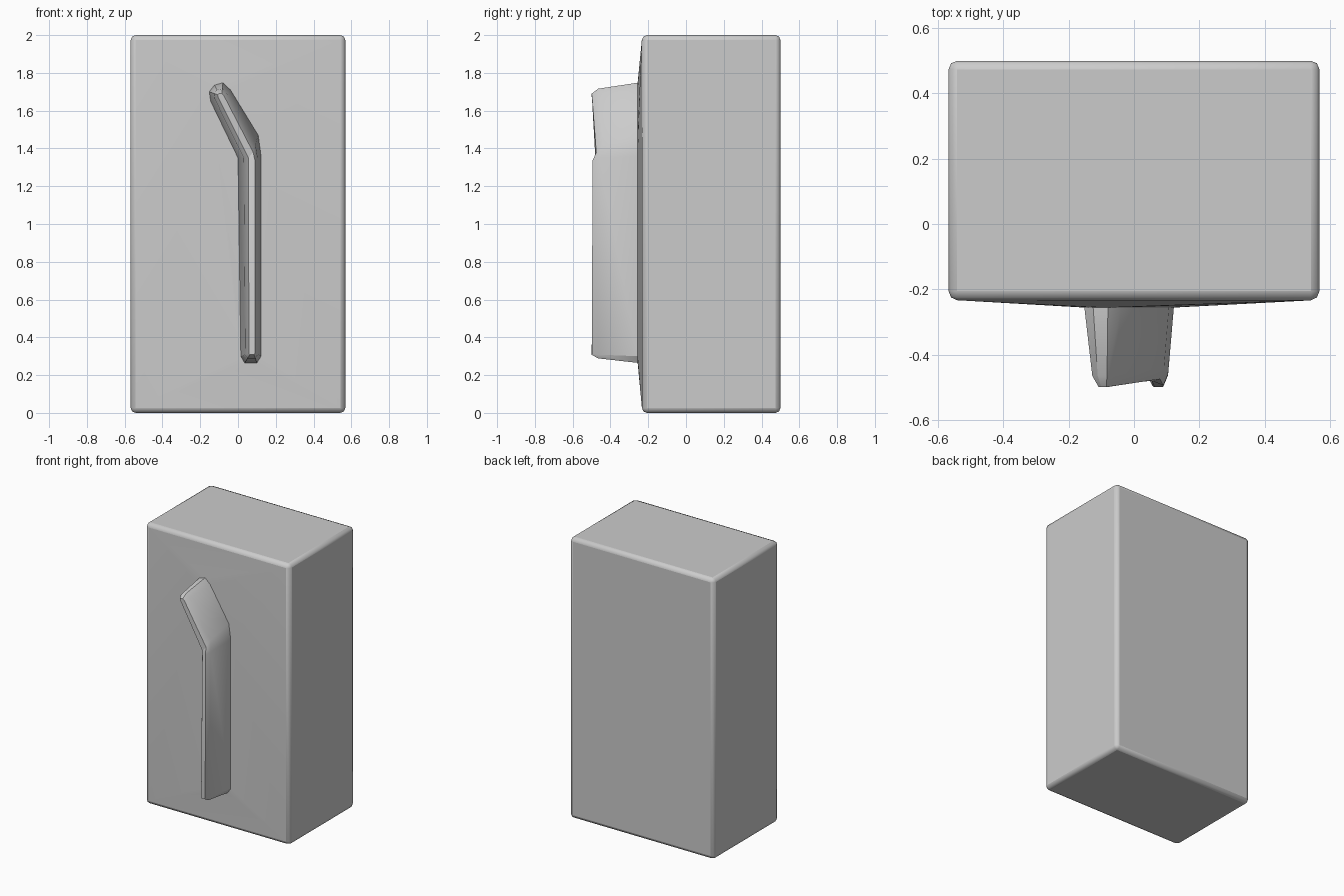
import bpy, bmesh
from mathutils import Vector

if "Cube" in bpy.data.objects:
    bpy.data.objects.remove(bpy.data.objects["Cube"])

# Fin outline (x, z) at its root on the front face, and matching ridge outline (x, y, z)
ROOT = [(0.015, 0.30), (0.035, 0.265), (0.10, 0.265), (0.122, 0.30),
        (0.122, 1.36), (0.107, 1.47), (-0.04, 1.71), (-0.08, 1.748),
        (-0.125, 1.735), (-0.152, 1.70), (-0.145, 1.65), (0.0, 1.35)]
RIDGE = [(0.058, -0.498, 0.315), (0.063, -0.50, 0.308), (0.085, -0.50, 0.308), (0.09, -0.498, 0.315),
         (0.09, -0.495, 1.335), (0.08, -0.475, 1.38), (-0.075, -0.498, 1.68), (-0.085, -0.50, 1.69),
         (-0.10, -0.50, 1.69), (-0.108, -0.50, 1.685), (-0.105, -0.498, 1.67), (0.055, -0.48, 1.35)]
FACE_Y = -0.256


def finish(bm, name):
    bmesh.ops.recalc_face_normals(bm, faces=bm.faces)
    mesh = bpy.data.meshes.new(name)
    bm.to_mesh(mesh)
    bm.free()
    obj = bpy.data.objects.new(name, mesh)
    bpy.context.collection.objects.link(obj)
    return obj


def smooth(obj, angle):
    bpy.ops.object.select_all(action='DESELECT')
    obj.select_set(True)
    bpy.context.view_layer.objects.active = obj
    bpy.ops.object.shade_smooth_by_angle(angle=angle)


# Body: block whose front slopes gently up to the fin root
bm = bmesh.new()
for x in (-0.568, 0.568):
    for y in (-0.232, 0.5):
        for z in (0, 2):
            bm.verts.new((x, y, z))
for x, z in ROOT:
    bm.verts.new((x, FACE_Y, z))
bmesh.ops.convex_hull(bm, input=bm.verts[:])
bmesh.ops.dissolve_limit(bm, angle_limit=0.005, verts=bm.verts[:], edges=bm.edges[:])
body = finish(bm, "body_block")
bevel = body.modifiers.new("soft_edges", 'BEVEL')
bevel.width = 0.026
bevel.segments = 2
bevel.limit_method = 'ANGLE'
bevel.angle_limit = 0.6
smooth(body, 0.4)

# Bent fin: tapered rings from inside the body out to a narrow ridge
bm = bmesh.new()
rings = [[bm.verts.new((x, -0.22, z)) for x, z in ROOT],
         [bm.verts.new((x, FACE_Y, z)) for x, z in ROOT]]
shoulder = []
for (x, z), r in zip(ROOT, RIDGE):
    p = Vector((x, 0, z)).lerp(Vector((r[0], 0, r[2])), 0.55)
    shoulder.append(bm.verts.new((p.x, r[1] + 0.035, p.z)))
rings += [shoulder, [bm.verts.new(p) for p in RIDGE]]
n = len(ROOT)
for a, b in zip(rings, rings[1:]):
    for i in range(n):
        j = (i + 1) % n
        bm.faces.new((a[i], a[j], b[j], b[i]))
bm.faces.new(rings[0][::-1])
# Ridge caps: straight lower run and slanted upper run
top = rings[-1]
bm.faces.new([top[i] for i in (0, 1, 2, 3, 4, 11)])
bm.faces.new([top[i] for i in (11, 4, 5)])
bm.faces.new([top[i] for i in (11, 5, 6, 7, 8, 9, 10)])
fin = finish(bm, "bent_fin")
smooth(fin, 0.5)
